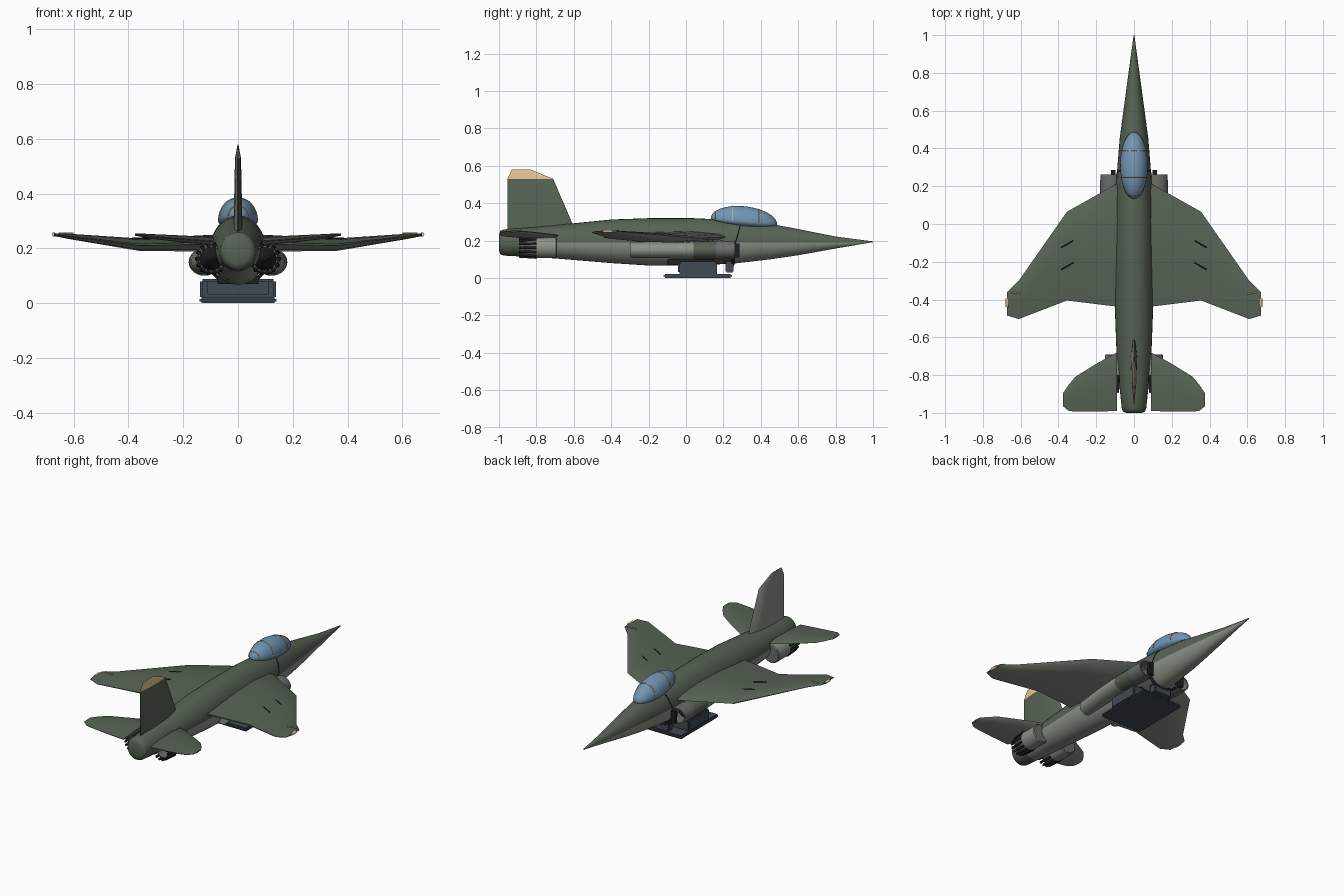
import bpy, bmesh, math

cube = bpy.data.objects.get("Cube")
if cube:
    bpy.data.objects.remove(cube, do_unlink=True)


def material(name, r, g, b):
    m = bpy.data.materials.new(name)
    m.use_nodes = True
    m.diffuse_color = (r, g, b, 1)
    m.node_tree.nodes["Principled BSDF"].inputs["Base Color"].default_value = (r, g, b, 1)
    return m


GREEN = material("olive green", .095, .125, .09)
PALE = material("pale underside", .25, .285, .235)
GLASS = material("canopy blue", .17, .30, .44)
TAN = material("tan", .93, .66, .34)
SLATE = material("dark slate", .05, .07, .085)
BLACK = material("black", .012, .013, .014)
STEEL = material("steel grey", .14, .155, .145)


def finish(name, bm, mats, rule=None, smooth=None):
    bmesh.ops.recalc_face_normals(bm, faces=bm.faces)
    bm.normal_update()
    if rule:
        for f in bm.faces:
            f.material_index = rule(f.calc_center_median(), f.normal)
    me = bpy.data.meshes.new(name)
    bm.to_mesh(me)
    bm.free()
    for m in mats:
        me.materials.append(m)
    ob = bpy.data.objects.new(name, me)
    bpy.context.collection.objects.link(ob)
    if smooth:
        bpy.ops.object.select_all(action='DESELECT')
        ob.select_set(True)
        bpy.context.view_layer.objects.active = ob
        bpy.ops.object.shade_smooth_by_angle(angle=math.radians(smooth))
    return ob


def loft(name, rings, mats, rule=None, smooth=35, caps=True):
    bm = bmesh.new()
    rows = [[bm.verts.new(p) for p in ring] for ring in rings]
    n = len(rows[0])
    for a, b in zip(rows, rows[1:]):
        for i in range(n):
            j = (i + 1) % n
            bm.faces.new((a[i], a[j], b[j], b[i]))
    if caps:
        bm.faces.new(rows[0])
        bm.faces.new(rows[-1])
    return finish(name, bm, mats, rule, smooth)


def oval(x, y, z, rx, up, down=None, n=32):
    down = up if down is None else down
    ring = []
    for i in range(n):
        a = math.tau * i / n
        s = math.sin(a)
        ring.append((x + rx * math.cos(a), y, z + s * (up if s > 0 else down)))
    return ring


def box(name, lo, hi, mat, bevel=0):
    bm = bmesh.new()
    bmesh.ops.create_cube(bm, size=1)
    for v in bm.verts:
        v.co = [(l + h) / 2 + c * (h - l) for l, h, c in zip(lo, hi, v.co)]
    if bevel:
        bmesh.ops.bevel(bm, geom=bm.edges[:], offset=bevel, segments=2, affect='EDGES')
    return finish(name, bm, [mat])


def rod(name, points, radius, mat):
    cu = bpy.data.curves.new(name, 'CURVE')
    cu.dimensions = '3D'
    cu.bevel_depth = radius
    cu.bevel_resolution = 1
    cu.use_fill_caps = True
    sp = cu.splines.new('POLY')
    sp.points.add(len(points) - 1)
    for p, co in zip(sp.points, points):
        p.co = (*co, 1)
    cu.materials.append(mat)
    ob = bpy.data.objects.new(name, cu)
    bpy.context.collection.objects.link(ob)


# Thin lens section: chord fraction and half thickness
FOIL = [(0, 0), (.06, .5), (.3, 1), (.65, .8), (1, .12)]


def foil(front, back, thick):
    pts = [(front + (back - front) * c, h * thick / 2) for c, h in FOIL]
    return pts + [(y, -h) for y, h in reversed(pts[1:])]


# Fuselage: y, top, bottom, half width
BODY = [(1, .196, .192, .002), (.8, .222, .158, .029), (.6, .262, .122, .056),
        (.45, .29, .1, .076), (.25, .31, .077, .092), (.04, .32, .067, .1),
        (-.2, .32, .067, .103), (-.4, .313, .08, .103), (-.7, .283, .105, .092),
        (-.88, .267, .115, .075), (-.975, .26, .12, .065), (-.992, .253, .127, .059),
        (-1, .235, .145, .042)]
rings = [oval(0, y, .19, w, t - .19, .19 - b) for y, t, b, w in BODY]
loft("fuselage", rings, [GREEN, PALE],
     lambda c, n: int(c.z < .19 and c.y > -.88 and not .04 < c.y < .25), smooth=60)


# Canopy and its frames, sloping down toward the nose
def canopy_z(y, up):
    return .303 - (y - .31) * .09 + up


bm = bmesh.new()
bmesh.ops.create_uvsphere(bm, u_segments=28, v_segments=16, radius=1)
for v in bm.verts:
    x, y, z = v.co
    y = .31 + y * .178
    v.co = (x * .073, y, canopy_z(y, z * (.081 if z > 0 else .035)))
finish("canopy", bm, [GLASS], smooth=50)
for k, y in enumerate((.155, .25, .39)):
    s = math.sqrt(1 - ((y - .31) / .178) ** 2)
    arc = [(.073 * s * math.cos(a), y, canopy_z(y, .081 * s * math.sin(a)))
           for a in [math.pi * i / 16 for i in range(17)]]
    rod(f"canopy_frame_{k + 1}", arc, .0025, TAN)

# Tail fin: green and tan on one side, pale on the other
FIN = [(.24, -.585, -.955, .034), (.53, -.71, -.955, .022), (.58, -.83, -.93, .003)]
loft("tail_fin", [[(h, y, z) for y, h in foil(f, b, t)] for z, f, b, t in FIN],
     [GREEN, TAN, PALE], lambda c, n: 2 if n.x < -.3 else int(c.z > .531))

# Wing and tailplane stations: x, leading y, trailing y, z, thickness
WING = [(.07, .225, -.44, .22, .062), (.355, .065, -.405, .213, .046),
        (.61, -.30, -.503, .243, .02), (.672, -.36, -.485, .25, .01)]
TAILPLANE = [(.09, -.68, -.99, .226, .03), (.2, -.74, -.993, .234, .026),
             (.31, -.808, -.993, .243, .018), (.345, -.85, -.99, .247, .014),
             (.375, -.895, -.965, .25, .007)]

for side, s in (("left", 1), ("right", -1)):
    for part, table in (("wing", WING), ("tailplane", TAILPLANE)):
        loft(f"{side}_{part}",
             [[(s * x, y, z + h) for y, h in foil(f, b, t)] for x, f, b, z, t in table],
             [GREEN, PALE], lambda c, n: int(n.z < -.3))

    # Wing slots and tip light
    for k, y in enumerate((-.105, -.222)):
        rod(f"{side}_wing_slot_{k + 1}",
            [(s * .32, y + .018, .236), (s * .385, y - .02, .237)], .003, BLACK)
    rod(f"{side}_tip_light", [(s * .672, -.44, .251), (s * .672, -.395, .251)], .008, TAN)
    rod(f"{side}_tip_stripe", [(s * .6, -.37, .255), (s * .655, -.36, .256)], .003, TAN)

    # Intake duct with a hollow mouth
    loft(f"{side}_intake_duct",
         [oval(s * .1, -.3, .15, .045, .042), oval(s * .115, -.1, .15, .055, .044),
          oval(s * .122, .04, .15, .056, .046), oval(s * .122, .16, .15, .056, .046)],
         [PALE, GREEN], lambda c, n: int(c.y > .04))
    loft(f"{side}_intake_lip",
         [oval(s * .122, y, .15, r, r * .86) for y, r in
          ((.16, .056), (.175, .058), (.262, .056), (.262, .048), (.18, .045))],
         [STEEL], caps=False)
    loft(f"{side}_intake_fan", [oval(s * .122, y, .15, .049, .041) for y in (.17, .185)], [BLACK])
    box(f"{side}_splitter_plate", (s * .11 - .013, .262, .11), (s * .11 + .013, .285, .185), BLACK)

    # Seam hugging the body ahead of the intake
    seam = []
    for i in range(9):
        t = i / 8
        z = .12 + .16 * t
        r = (z - .19) / (.117 if z > .19 else .112)
        seam.append((s * .091 * math.sqrt(1 - r * r), .245 + .045 * t, z))
    rod(f"{side}_intake_seam", seam, .0025, BLACK)

    # Engine housing, nozzle and petals
    cx, cz = s * .097, .162
    loft(f"{side}_engine_housing",
         [oval(cx, y, cz, r, r) for y, r in
          ((-.69, .05), (-.695, .056), (-.8, .056), (-.87, .048), (-.87, .042), (-.8, .042))],
         [PALE, STEEL], lambda c, n: int(c.y < -.8), caps=False)
    loft(f"{side}_engine_front", [oval(cx, y, cz, .053, .053) for y in (-.692, -.71)], [STEEL])
    loft(f"{side}_exhaust_cone", [oval(cx, y, cz, r, r, n=16) for y, r in
                                  ((-.79, .046), (-.82, .03), (-.86, .006))], [BLACK])
    for k in range(14):
        a = math.tau * k / 14
        c, d = math.cos(a), math.sin(a)
        rod(f"{side}_nozzle_petal_{k + 1}",
            [(cx + c * .054, -.8, cz + d * .054), (cx + c * .048, -.893, cz + d * .048)],
            .0075, BLACK)

# Equipment tray under the belly
box("tray_plate", (-.14, -.12, 0), (.14, .245, .022), SLATE, .007)
box("tray_box", (-.138, -.035, .015), (.138, .165, .088), SLATE, .008)
box("tray_rear_panel", (-.112, -.042, .032), (.112, -.034, .08), SLATE)
box("tray_rail", (-.075, -.1, .07), (.075, .15, .1), BLACK)
box("tray_front_block", (-.06, .21, .03), (.06, .255, .085), SLATE, .006)
box("belly_mount", (-.05, .2, .08), (.05, .25, .1), BLACK)

# Collar under the intakes
collar = [(.108 * math.cos(a), .25, .16 + .09 * math.sin(a))
          for a in [math.pi + math.pi * i / 20 for i in range(21)]]
rod("intake_collar", collar, .008, BLACK)
